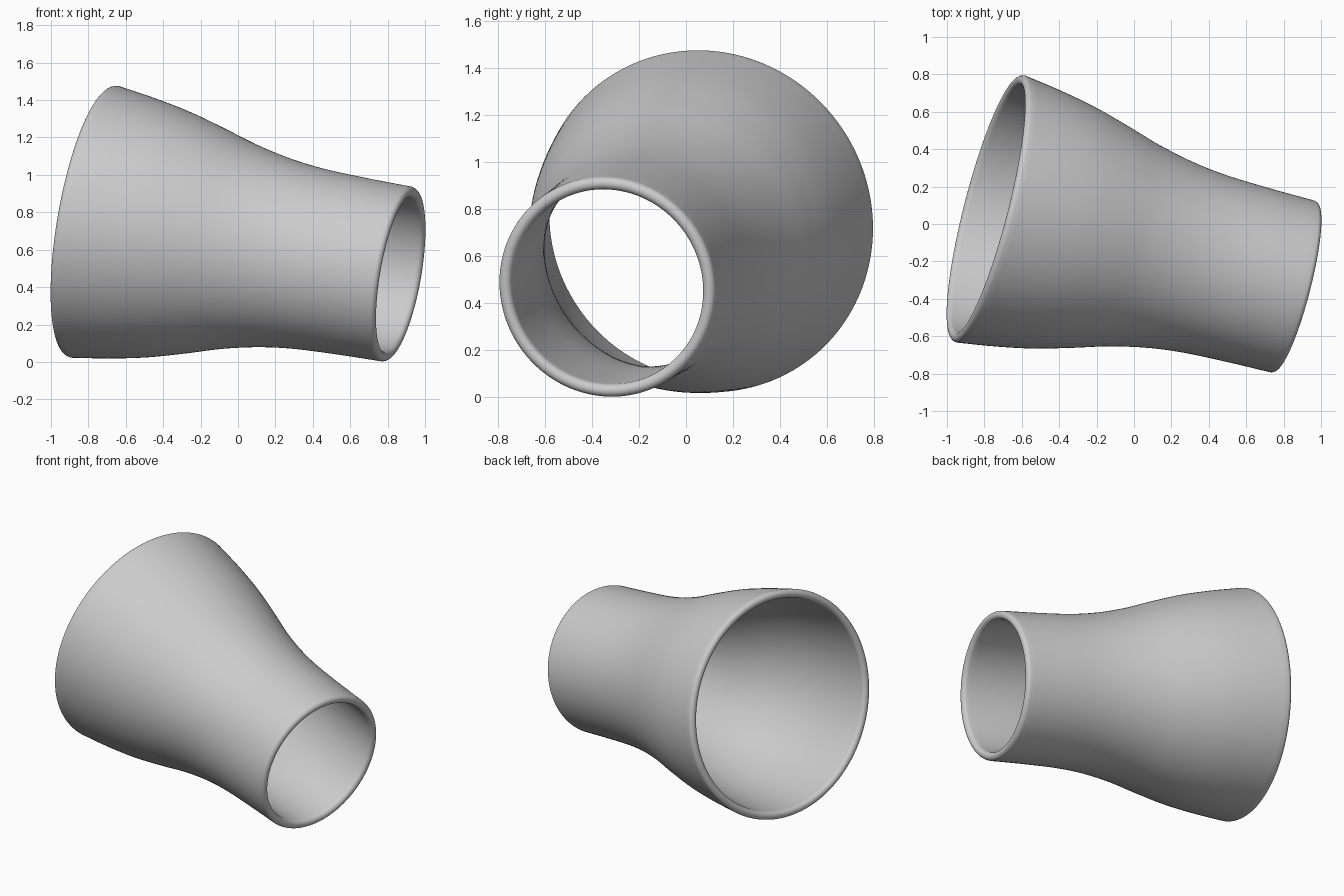
import bpy, bmesh, math
from mathutils import Vector

if "Cube" in bpy.data.objects:
    bpy.data.objects.remove(bpy.data.objects["Cube"], do_unlink=True)

# Material
grey = bpy.data.materials.new("plain grey")
grey.use_nodes = True
colour = (0.6, 0.6, 0.6, 1)
grey.diffuse_color = colour
grey.node_tree.nodes["Principled BSDF"].inputs["Base Color"].default_value = colour

# Axis of the tilted sleeve, from the wide rim to the narrow rim
wide_end = Vector((-0.765, 0.08, 0.749))
narrow_end = Vector((0.843, -0.333, 0.471))
axis = narrow_end - wide_end
LENGTH = axis.length
LIP = 0.027          # half the wall thickness
SEGMENTS = 160

# Outer radius along the axis
PROFILE = [(0, 0.737), (0.2, 0.707), (0.4, 0.668), (0.6, 0.614), (0.8, 0.555),
           (1.0, 0.512), (1.2, 0.488), (1.45, 0.478), (LENGTH, 0.474)]


def smooth_path(points, steps):
    """Cubic path through the points, with end tangents carried on."""
    pts = [Vector(p) for p in points]
    pts = [2 * pts[0] - pts[1]] + pts + [2 * pts[-1] - pts[-2]]
    path = []
    for a, b, c, d in zip(pts, pts[1:], pts[2:], pts[3:]):
        for i in range(steps):
            t = i / steps
            path.append(b + 0.5 * t * ((c - a) + t * ((2 * a - 5 * b + 4 * c - d)
                        + t * (3 * (b - c) + d - a))))
    return path + [pts[-2]]


def lip(centre_t, centre_r, start):
    """Half-round lip joining the outer and inner walls."""
    return [Vector((centre_t + LIP * math.cos(start + math.pi * i / 12),
                    centre_r + LIP * math.sin(start + math.pi * i / 12)))
            for i in range(1, 12)]


# Closed wall section: outer wall, narrow lip, inner wall, wide lip
outer = smooth_path(PROFILE, 6)
inner = [p - Vector((0, 2 * LIP)) for p in reversed(outer)]
narrow_lip = lip(LENGTH, PROFILE[-1][1] - LIP, math.pi / 2)
narrow_lip = [Vector((2 * LENGTH - p.x, p.y)) for p in narrow_lip]
wide_lip = lip(0, PROFILE[0][1] - LIP, -math.pi / 2)
wide_lip = [Vector((-p.x, p.y)) for p in wide_lip]
section = outer + narrow_lip + inner + wide_lip

# Revolve the section around the axis
bm = bmesh.new()
rings = []
for s in range(SEGMENTS):
    a = 2 * math.pi * s / SEGMENTS
    rings.append([bm.verts.new((p.y * math.cos(a), p.y * math.sin(a), p.x)) for p in section])
count = len(section)
for s in range(SEGMENTS):
    here, there = rings[s], rings[(s + 1) % SEGMENTS]
    for i in range(count):
        j = (i + 1) % count
        bm.faces.new((here[i], there[i], there[j], here[j]))
bmesh.ops.recalc_face_normals(bm, faces=bm.faces)
for f in bm.faces:
    f.smooth = True

mesh = bpy.data.meshes.new("tapered_sleeve")
bm.to_mesh(mesh)
bm.free()
mesh.materials.append(grey)
sleeve = bpy.data.objects.new("tapered_sleeve", mesh)
bpy.context.collection.objects.link(sleeve)
sleeve.location = wide_end
sleeve.rotation_euler = axis.to_track_quat("Z", "Y").to_euler()
